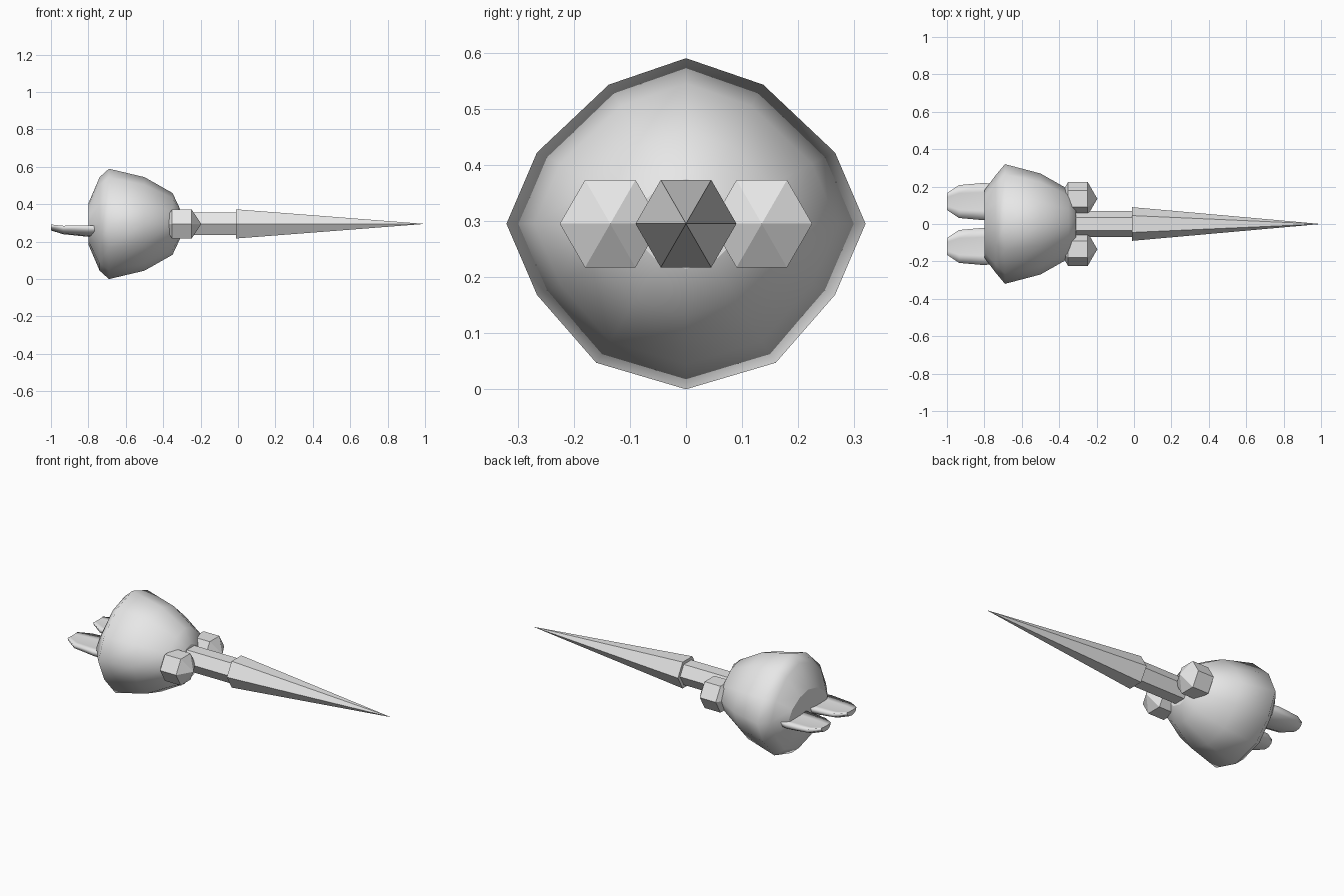
import bpy, bmesh, math

if "Cube" in bpy.data.objects:
    bpy.data.objects.remove(bpy.data.objects["Cube"])

ZC = 0.295  # height of the long axis

grey = bpy.data.materials.new("plain grey")
grey.diffuse_color = (0.8, 0.8, 0.8, 1)
grey.use_nodes = True
grey.node_tree.nodes["Principled BSDF"].inputs["Base Color"].default_value = grey.diffuse_color


def loft(name, rings, smooth=False):
    """Skin a list of rings (equal point counts; one point = a tip)."""
    bm = bmesh.new()
    loops = [[bm.verts.new(p) for p in ring] for ring in rings]
    for a, b in zip(loops, loops[1:]):
        n = max(len(a), len(b))
        for i in range(n):
            j = (i + 1) % n
            if len(a) == 1:
                f = [a[0], b[j], b[i]]
            elif len(b) == 1:
                f = [a[i], a[j], b[0]]
            else:
                f = [a[i], a[j], b[j], b[i]]
            bm.faces.new(f).smooth = smooth
    for end in (loops[0], loops[-1]):
        if len(end) > 2:
            bm.faces.new(end)
    bmesh.ops.recalc_face_normals(bm, faces=bm.faces)
    mesh = bpy.data.meshes.new(name)
    bm.to_mesh(mesh)
    bm.free()
    mesh.materials.append(grey)
    obj = bpy.data.objects.new(name, mesh)
    bpy.context.collection.objects.link(obj)
    return obj


def hexagon(x, r, y=0.0):
    return [(x, y + r * math.cos(k * math.pi / 3), ZC + r * math.sin(k * math.pi / 3))
            for k in range(6)]


# rounded head: twelve-sided rings along x
half = [(0, 1), (0.43, 0.84), (0.83, 0.43), (1, 0), (0.83, -0.43), (0.5, -0.84), (0, -1)]
outline = half + [(-y, z) for y, z in half[-2:0:-1]]
stations = [(-0.80, 0.18, 0.11), (-0.74, 0.26, 0.25), (-0.69, 0.32, 0.295),
            (-0.50, 0.27, 0.25), (-0.35, 0.185, 0.165), (-0.31, 0.10, 0.08)]
loft("head", [[(x, y * ry, ZC + z * rz) for y, z in outline] for x, ry, rz in stations], True)

# hexagonal neck of the beak and the long spike
loft("beak_neck", [hexagon(-0.36, 0.07), hexagon(0.0, 0.07)])
loft("beak_spike", [hexagon(-0.01, 0.09), [(1.0, 0, ZC)]])

# fin cross-section: flat top, rounded underside
section = [(-1, 1), (-0.5, 0.9), (0.5, 0.9), (1, 1), (0.85, 0.45), (0.45, 0.08),
           (0, 0), (-0.45, 0.08), (-0.85, 0.45)]
fin_stations = [(-1.0, 0.045, 0.26, 0.292), (-0.935, 0.088, 0.24, 0.285),
                (-0.80, 0.10, 0.226, 0.287), (-0.74, 0.09, 0.23, 0.287)]

for side, s in (("left", 1), ("right", -1)):
    # eyes: six-sided low spheres pointing along x
    y = 0.135 * s
    loft(f"eye_{side}", [[(-0.404, y, ZC)], hexagon(-0.352, 0.09, y),
                         hexagon(-0.248, 0.09, y), [(-0.196, y, ZC)]])
    # rear fins
    loft(f"rear_fin_{side}",
         [[(x, 0.12 * s + w * u, lo + (hi - lo) * v) for u, v in section]
          for x, w, lo, hi in fin_stations], True)
